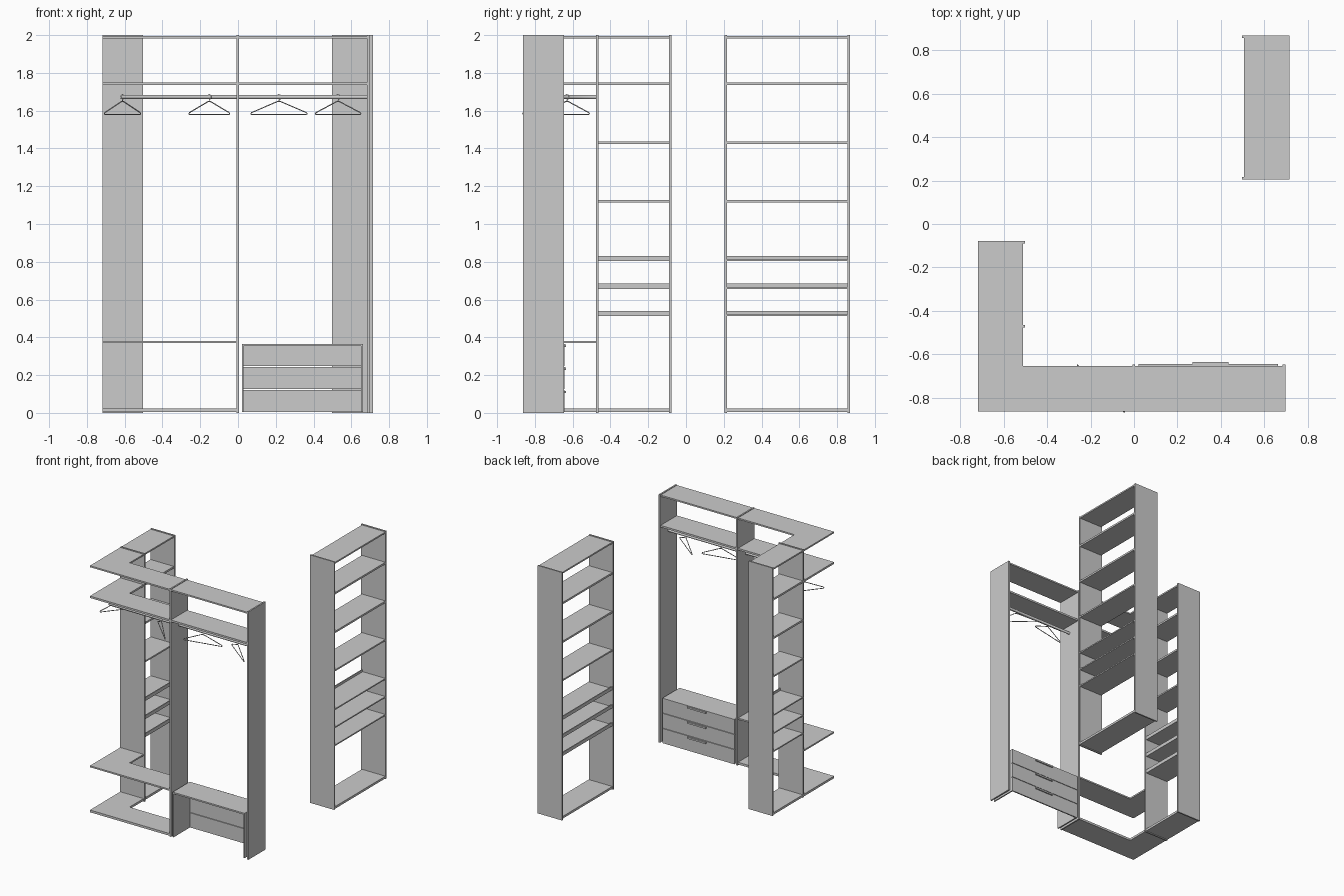
import bpy
from math import cos, sin, radians, pi

if "Cube" in bpy.data.objects:
    bpy.data.objects.remove(bpy.data.objects["Cube"])


def mesh_object(name, verts, faces):
    me = bpy.data.meshes.new(name)
    me.from_pydata(verts, [], faces)
    ob = bpy.data.objects.new(name, me)
    bpy.context.collection.objects.link(ob)
    return ob


def prism(name, outline, z0, z1):
    """Extrude a counter-clockwise xy outline from z0 to z1."""
    n = len(outline)
    verts = [(x, y, z) for z in (z0, z1) for x, y in outline]
    faces = [tuple(reversed(range(n))), tuple(range(n, 2 * n))]
    faces += [(i, (i + 1) % n, n + (i + 1) % n, n + i) for i in range(n)]
    return mesh_object(name, verts, faces)


def box(name, x0, x1, y0, y1, z0, z1):
    return prism(name, [(x0, y0), (x1, y0), (x1, y1), (x0, y1)], z0, z1)


def wire(name, points, radius, cyclic=False, res=2):
    cu = bpy.data.curves.new(name, 'CURVE')
    cu.dimensions = '3D'
    cu.bevel_depth = radius
    cu.bevel_resolution = res
    cu.use_fill_caps = True
    sp = cu.splines.new('POLY')
    sp.points.add(len(points) - 1)
    for p, co in zip(sp.points, points):
        p.co = (*co, 1)
    sp.use_cyclic_u = cyclic
    ob = bpy.data.objects.new(name, cu)
    bpy.context.collection.objects.link(ob)
    return ob


T = 0.012        # board thickness
TOP = 2.0
FULL_SHELVES = [(0.006, 0.024), (1.735, 1.75), (1.983, 1.995)]
SIDE_SHELVES = [(1.115, 1.127), (1.423, 1.438)]
TRAYS = [0.512, 0.657, 0.803]


# Shelf towers: d is the direction the open front faces along x
def tower_shelves(prefix, x_back, x_front, y0, y1, shelves):
    xa, xb = sorted((x_back, x_front))
    d = 1 if x_front > x_back else -1
    for i, (z0, z1) in enumerate(shelves):
        box(f"{prefix}_shelf_{i}", xa, xb, y0, y1, z0, z1)
    for i, z in enumerate(TRAYS):
        box(f"{prefix}_tray_{i}", xa, xb, y0, y1, z, z + 0.01)
        la, lb = sorted((x_front, x_front - d * 0.008))
        box(f"{prefix}_tray_lip_{i}", la, lb, y0, y1, z + 0.01, z + 0.028)


def tower_panel(prefix, x_back, x_front, y):
    xa, xb = sorted((x_back, x_front))
    box(f"{prefix}_panel", xa, xb, y, y + T, 0, TOP)
    d = 0.008 if x_front > x_back else -0.008
    xa, xb = sorted((x_front, x_front + d))
    box(f"{prefix}_edge_strip", xa, xb, y, y + T, 0, TOP)


# Free-standing right tower
tower_panel("right_tower_near", 0.716, 0.506, 0.205)
tower_panel("right_tower_far", 0.716, 0.506, 0.856)
tower_shelves("right_tower", 0.716, 0.506, 0.217, 0.856, FULL_SHELVES + SIDE_SHELVES)

# Left tower joined to the corner
tower_panel("left_tower_near", -0.718, -0.51, -0.476)
tower_panel("left_tower_far", -0.718, -0.51, -0.09)
tower_shelves("left_tower", -0.718, -0.51, -0.464, -0.09, FULL_SHELVES + SIDE_SHELVES)

# Long run: upright panels with edge strips
YB, YF = -0.862, -0.654
for name, x in (("centre", -0.007), ("end", 0.684)):
    box(f"{name}_panel", x, x + T, YB, YF, 0, TOP)
    box(f"{name}_edge_strip", x, x + T, YF, YF + 0.008, 0, TOP)

# L-shaped corner shelves
corner = [(-0.718, YB), (-0.007, YB), (-0.007, YF), (-0.51, YF), (-0.51, -0.476), (-0.718, -0.476)]
for i, (z0, z1) in enumerate(FULL_SHELVES + [(0.369, 0.381)]):
    prism(f"corner_shelf_{i}", corner, z0, z1)

# Straight shelves of the wardrobe bay
for i, (z0, z1) in enumerate(FULL_SHELVES[1:]):
    box(f"bay_shelf_{i}", 0.005, 0.684, YB, YF, z0, z1)

# Drawer chest
box("chest_top", 0.02, 0.662, YB, YF, 0.354, 0.366)
box("chest_left_side", 0.02, 0.03, YB, YF, 0.004, 0.354)
box("chest_right_side", 0.652, 0.662, YB, YF, 0.004, 0.354)
for i in range(3):
    z = 0.004 + i * 0.122
    box(f"drawer_front_{i}", 0.02, 0.662, YF, YF + 0.01, z, z + 0.118)
    box(f"drawer_handle_{i}", 0.27, 0.435, YF + 0.01, YF + 0.02, z + 0.1, z + 0.113)

# Hanging rail with a corner turn
RZ, RY, RX = 1.672, -0.757, -0.612
rail = [(0.684, RY, RZ), (RX, RY, RZ), (RX, -0.476, RZ)]
wire("hanging_rail", rail, 0.011, res=3)


# Wire hangers turned at different angles
def hanger(name, x, y, angle):
    c, s = cos(radians(angle)), sin(radians(angle))

    def place(u, z):
        return (x + u * c, y + u * s, z)
    body = [(-0.012, 1.647), (-0.148, 1.590), (-0.153, 1.583), (-0.148, 1.580),
            (0.148, 1.580), (0.153, 1.583), (0.148, 1.590), (0.012, 1.647), (0, 1.650)]
    wire(f"{name}_body", [place(u, z) for u, z in body], 0.003, True, 1)
    hook = [(0, 1.650), (0, 1.658)]
    hook += [(0.0135 * cos(a), RZ + 0.0135 * sin(a))
             for a in [-pi / 2 + k * pi * 1.4 / 8 for k in range(1, 9)]]
    wire(f"{name}_hook", [place(u, z) for u, z in hook], 0.002, False, 1)


hanger("corner_hanger", RX, -0.63, 51)
hanger("left_hanger", -0.152, RY, -45)
hanger("middle_hanger", 0.217, RY, 12)
hanger("right_hanger", 0.53, RY, -38)
